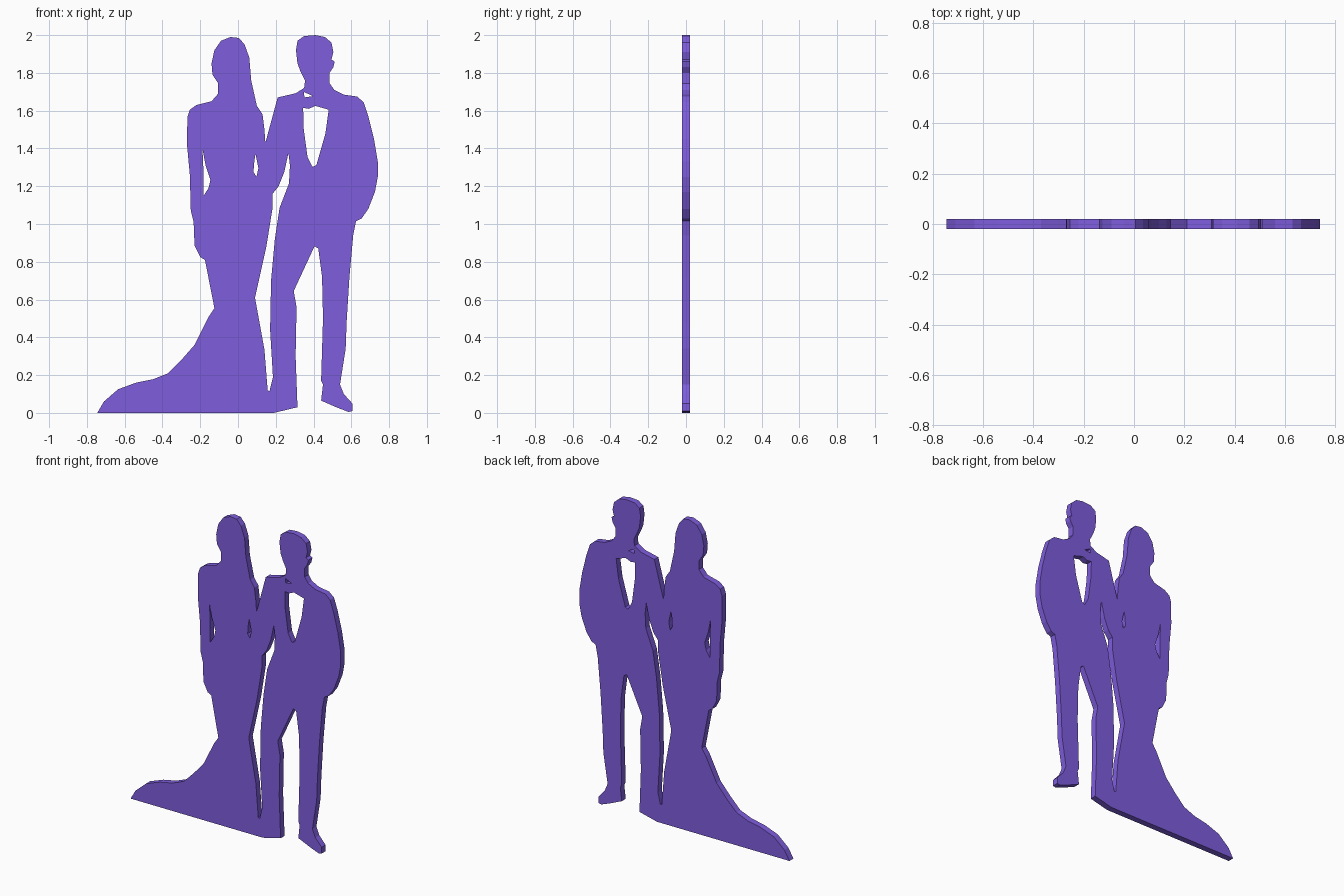
import bpy
import bmesh
import math

# outer edge of the woman: train, hand, shoulder, head, down to the linked arms
woman = [(-.745, 0), (-.71, .06), (-.635, .125), (-.54, .16), (-.45, .178), (-.37, .21),
         (-.30, .28), (-.23, .36), (-.155, .51), (-.125, .555), (-.175, .81), (-.20, .825),
         (-.23, .885), (-.235, 1.01), (-.25, 1.07), (-.255, 1.26), (-.27, 1.42), (-.268, 1.565),
         (-.255, 1.605), (-.22, 1.63), (-.14, 1.65), (-.105, 1.69), (-.105, 1.745),
         (-.135, 1.79), (-.14, 1.85), (-.125, 1.92), (-.09, 1.97), (-.04, 1.99), (.005, 1.985),
         (.035, 1.95), (.06, 1.88), (.07, 1.76), (.10, 1.625), (.13, 1.58), (.14, 1.50), (.145, 1.43)]

# outer edge of the man: shoulder, head, bent arm, two legs
man = [(.21, 1.67), (.305, 1.692), (.35, 1.72), (.355, 1.76), (.33, 1.81), (.315, 1.85),
       (.307, 1.92), (.315, 1.97), (.35, 1.995), (.41, 2), (.46, 1.99), (.495, 1.96),
       (.505, 1.91), (.495, 1.87), (.512, 1.86), (.505, 1.83), (.485, 1.80), (.485, 1.745),
       (.51, 1.71), (.56, 1.685), (.63, 1.675), (.665, 1.645), (.69, 1.57), (.72, 1.45),
       (.74, 1.33), (.74, 1.25), (.725, 1.17), (.69, 1.08), (.655, 1.03), (.625, 1.015),
       (.61, .94), (.59, .72), (.575, .48), (.57, .34), (.54, .15), (.56, .10), (.605, .05),
       (.605, .01), (.585, .005), (.52, .03), (.44, .065), (.45, .15), (.44, .17), (.45, .5),
       (.445, .72), (.425, .87), (.405, .882), (.295, .645), (.31, .56), (.305, .30),
       (.315, .03), (.19, 0)]

# openings cut through the plate
gap_between = [(.267, 1.376), (.245, 1.275), (.215, 1.2), (.183, 1.16), (.183, 1.085),
               (.15, .88), (.09, .61), (.14, .335), (.157, .12), (.167, .115), (.185, .19),
               (.17, .44), (.175, .7), (.195, .92), (.22, 1.085), (.27, 1.215), (.275, 1.31)]
shirt = [(.345, 1.615), (.375, 1.61), (.41, 1.625), (.48, 1.605), (.463, 1.48),
         (.415, 1.312), (.395, 1.302), (.368, 1.355), (.347, 1.51)]
collar = [(.348, 1.70), (.395, 1.677), (.352, 1.67)]
far_arm_gap = [(-.188, 1.397), (-.172, 1.312), (-.146, 1.233), (-.156, 1.19), (-.183, 1.148), (-.183, 1.285)]
near_arm_gap = [(.093, 1.37), (.108, 1.296), (.098, 1.25), (.082, 1.275), (.087, 1.339)]

# filled curve, extruded to plate thickness
curve = bpy.data.curves.new("couple_silhouette", 'CURVE')
curve.dimensions = '2D'
curve.fill_mode = 'BOTH'
curve.extrude = 0.02
for points in (woman + man, gap_between, shirt, collar, far_arm_gap, near_arm_gap):
    spline = curve.splines.new('POLY')
    spline.points.add(len(points) - 1)
    for p, (x, z) in zip(spline.points, points):
        p.co = (x, z, 0, 1)
    spline.use_cyclic_u = True

plate = bpy.data.objects.new("couple_silhouette", curve)
bpy.context.collection.objects.link(plate)
plate.rotation_euler.x = math.pi / 2
bpy.context.view_layer.objects.active = plate
plate.select_set(True)
bpy.ops.object.convert(target='MESH')
plate = bpy.context.object
bpy.ops.object.transform_apply(location=False, rotation=True, scale=False)

# weld caps to walls and keep faces flat
bm = bmesh.new()
bm.from_mesh(plate.data)
bmesh.ops.remove_doubles(bm, verts=bm.verts, dist=0.0005)
bmesh.ops.recalc_face_normals(bm, faces=bm.faces)
for f in bm.faces:
    f.smooth = False
bm.to_mesh(plate.data)
bm.free()

# purple
mat = bpy.data.materials.new("purple")
mat.diffuse_color = (0.21, 0.11, 0.72, 1)
plate.data.materials.clear()
plate.data.materials.append(mat)
